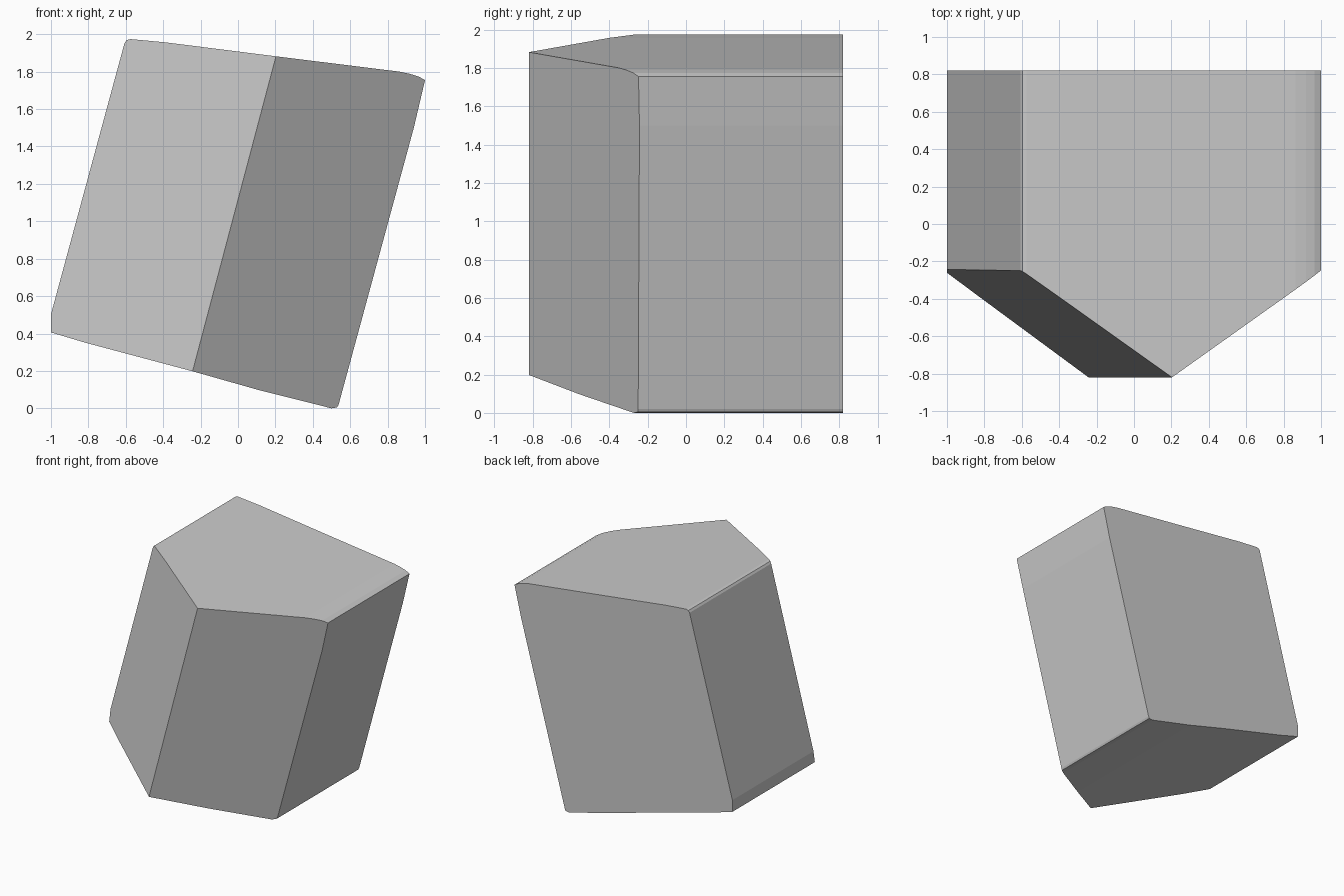
import bpy, bmesh

if "Cube" in bpy.data.objects:
    bpy.data.objects.remove(bpy.data.objects["Cube"])

BACK_Y, RIDGE_Y = 0.82, -0.82
SLOPE = 0.57 / 0.80  # how fast the front facets fall back from the ridge

# Outline seen from the front (x, z); the first point and RIDGE_TOP are the ridge ends
outline = [(-0.243, 0.198), (-0.82, 0.352), (-1.0, 0.406), (-1.0, 0.503),
           (-0.607, 1.952), (-0.596, 1.968), (-0.575, 1.974), (-0.39, 1.957),
           (0.203, 1.882), (0.864, 1.80), (0.92, 1.788), (0.965, 1.774), (1.0, 1.755),
           (0.94, 1.50), (0.538, 0.02), (0.53, 0.005), (0.50, 0.0), (0.11, 0.098)]
RIDGE_TOP = 8

# Distance from the leaning ridge decides how far back each front point sits
(x0, z0), (x1, z1) = outline[0], outline[RIDGE_TOP]
length = ((x1 - x0) ** 2 + (z1 - z0) ** 2) ** 0.5


def front_y(x, z):
    dist = abs((x - x0) * (z1 - z0) - (z - z0) * (x1 - x0)) / length
    return RIDGE_Y + SLOPE * dist


# Leaning five-sided block: flat back, side walls, two front facets
bm = bmesh.new()
front = [bm.verts.new((x, front_y(x, z), z)) for x, z in outline]
back = [bm.verts.new((x, BACK_Y, z)) for x, z in outline]
n = len(outline)
for i in range(n):
    j = (i + 1) % n
    bm.faces.new((front[i], front[j], back[j], back[i]))
bm.faces.new(back)
bm.faces.new(front[:RIDGE_TOP + 1])
bm.faces.new(front[RIDGE_TOP:] + front[:1])
bmesh.ops.recalc_face_normals(bm, faces=bm.faces[:])

mesh = bpy.data.meshes.new("leaning_block")
bm.to_mesh(mesh)
bm.free()
block = bpy.data.objects.new("leaning_block", mesh)
bpy.context.collection.objects.link(block)
